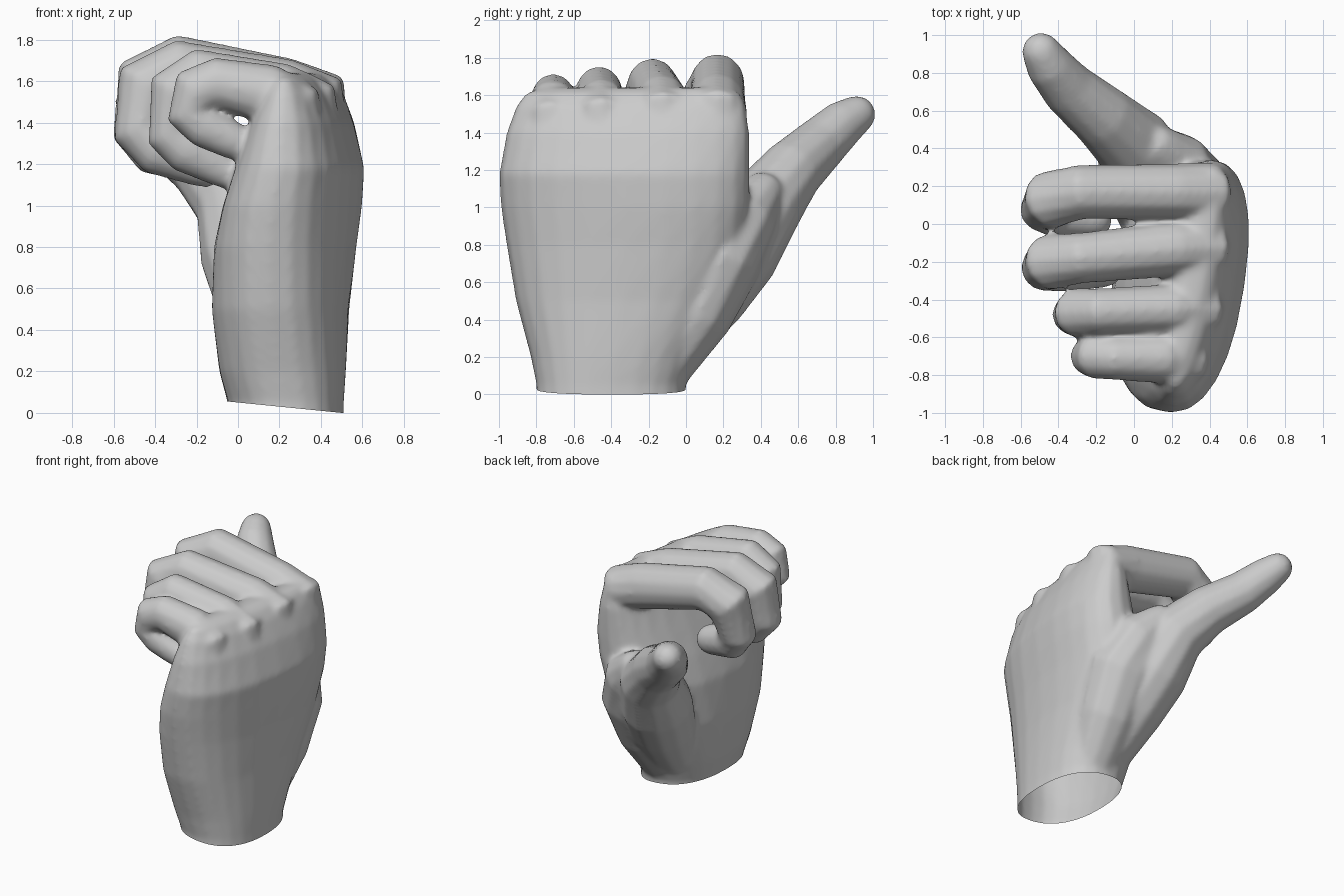
import bpy, bmesh, math
from mathutils import Vector

if "Cube" in bpy.data.objects:
    bpy.data.objects.remove(bpy.data.objects["Cube"])

bm = bmesh.new()


def skin(rings):
    # bridge closed rings of points and cap both ends
    loops = [[bm.verts.new(p) for p in r] for r in rings]
    n = len(loops[0])
    for a, b in zip(loops, loops[1:]):
        for i in range(n):
            j = (i + 1) % n
            bm.faces.new((a[i], a[j], b[j], b[i]))
    bm.faces.new(loops[0][::-1])
    bm.faces.new(loops[-1])


def digit(path, axis, wide=1.0, n=12):
    # tube along (x, y, z, radius) points with a rounded tip
    pts = [Vector(p[:3]) for p in path]
    rad = [p[3] + 0.007 for p in path]
    d = (pts[-1] - pts[-2]).normalized()
    tip, r = pts[-1], rad[-1]
    for along, k in ((0.5, 0.85), (0.85, 0.5), (0.95, 0.2)):
        pts.append(tip + d * r * along)
        rad.append(r * k)
    rings = []
    for i, p in enumerate(pts):
        a = (p - pts[i - 1]).normalized() if i else None
        b = (pts[i + 1] - p).normalized() if i < len(pts) - 1 else None
        t = ((a or b) + (b or a)).normalized()
        side = (axis - t * axis.dot(t)).normalized()
        up = t.cross(side)
        rings.append([p + rad[i] * (side * wide * math.cos(u) + up * math.sin(u))
                      for u in (2 * math.pi * k / n for k in range(n))])
    skin(rings)


# palm and wrist: z, x min, x max, y min, y max (little-finger edge turned inward)
sections = [(-0.10, -.05, .51, -.80, .00), (0.05, -.05, .51, -.80, .00),
            (0.20, -.09, .52, -.83, .06), (0.50, -.12, .53, -.91, .22),
            (0.80, -.10, .555, -.96, .32), (1.00, -.05, .575, -.99, .34),
            (1.18, .01, .585, -1.0, .34), (1.40, .09, .53, -.96, .34),
            (1.54, .16, .47, -.91, .32), (1.61, .22, .42, -.86, .29), (1.64, .28, .37, -.76, .22)]
rings = []
for z, x0, x1, y0, y1 in sections:
    ring = []
    for k in range(24):
        c, s = math.cos(k * math.pi / 12), math.sin(k * math.pi / 12)
        sx, sy = math.copysign(abs(c) ** 0.85, c), math.copysign(abs(s) ** 0.85, s)
        ring.append(Vector(((x0 + x1) / 2 + (x1 - x0) / 2 * sx + 0.1 * max(0, min(1, z)) * sy,
                            (y0 + y1) / 2 + (y1 - y0) / 2 * sy, z)))
    rings.append(ring)
skin(rings)

# curled fingers, each rising from a knuckle: index, middle, ring, little
Y = Vector((0, 1, 0))
digit([(.42, .15, 1.18, .12), (.38, .17, 1.51, .165), (.22, .17, 1.555, .155), (-.28, .17, 1.67, .15),
       (-.44, .13, 1.59, .16), (-.475, .08, 1.36, .13), (-.40, .04, 1.27, .125), (-.22, .02, 1.22, .10)],
      Y, 0.93)
digit([(.42, -.14, 1.18, .12), (.37, -.12, 1.50, .165), (.22, -.13, 1.55, .155), (-.28, -.18, 1.655, .14),
       (-.44, -.20, 1.57, .155), (-.47, -.23, 1.36, .13), (-.38, -.24, 1.27, .125), (-.16, -.24, 1.19, .10)],
      Y, 0.92)
digit([(.39, -.45, 1.18, .12), (.34, -.45, 1.48, .155), (.20, -.45, 1.54, .145), (-.18, -.465, 1.62, .135),
       (-.29, -.47, 1.54, .145), (-.32, -.48, 1.34, .115), (-.24, -.48, 1.27, .115),
       (-.06, -.47, 1.17, .085)], Y, 0.88)
digit([(.31, -.72, 1.13, .12), (.26, -.72, 1.47, .15), (.14, -.71, 1.54, .14), (-.10, -.71, 1.59, .12),
       (-.20, -.70, 1.55, .125), (-.235, -.70, 1.44, .105), (-.16, -.70, 1.38, .10),
       (-.02, -.69, 1.31, .085)], Y, 0.92)

# thumb, then the fleshy base that joins it to the palm
X = Vector((1, 0, 0))
digit([(.18, -.12, .22, .16), (.12, .10, .53, .22), (.06, .26, .77, .24), (-.01, .43, 1.02, .20),
       (-.17, .57, 1.20, .165), (-.35, .72, 1.34, .14), (-.45, .84, 1.45, .12),
       (-.49, .91, 1.495, .10)], X)
digit([(.26, -.14, .10, .13), (.27, .06, .42, .18), (.26, .19, .72, .21),
       (.19, .32, .95, .17), (.10, .40, 1.06, .12)], X, 1.2)

# fuse the parts into one skin
mesh = bpy.data.meshes.new("hand")
bmesh.ops.recalc_face_normals(bm, faces=bm.faces)
bm.to_mesh(mesh)
bm.free()
hand = bpy.data.objects.new("hand", mesh)
bpy.context.collection.objects.link(hand)
bpy.context.view_layer.objects.active = hand
hand.select_set(True)
fuse = hand.modifiers.new("fuse", 'REMESH')
fuse.mode = 'VOXEL'
fuse.voxel_size = 0.016
soft = hand.modifiers.new("soften", 'SMOOTH')
soft.factor = 0.5
soft.iterations = 14
for name in ("fuse", "soften"):
    bpy.ops.object.modifier_apply(modifier=name)

# open, slightly tilted wrist
bm = bmesh.new()
bm.from_mesh(hand.data)
bmesh.ops.bisect_plane(bm, geom=bm.verts[:] + bm.edges[:] + bm.faces[:],
                       plane_co=(0.5, 0, 0), plane_no=(0.1, 0, 1), clear_inner=True)
bm.to_mesh(hand.data)
bm.free()
bpy.ops.object.shade_smooth_by_angle(angle=math.radians(60))
